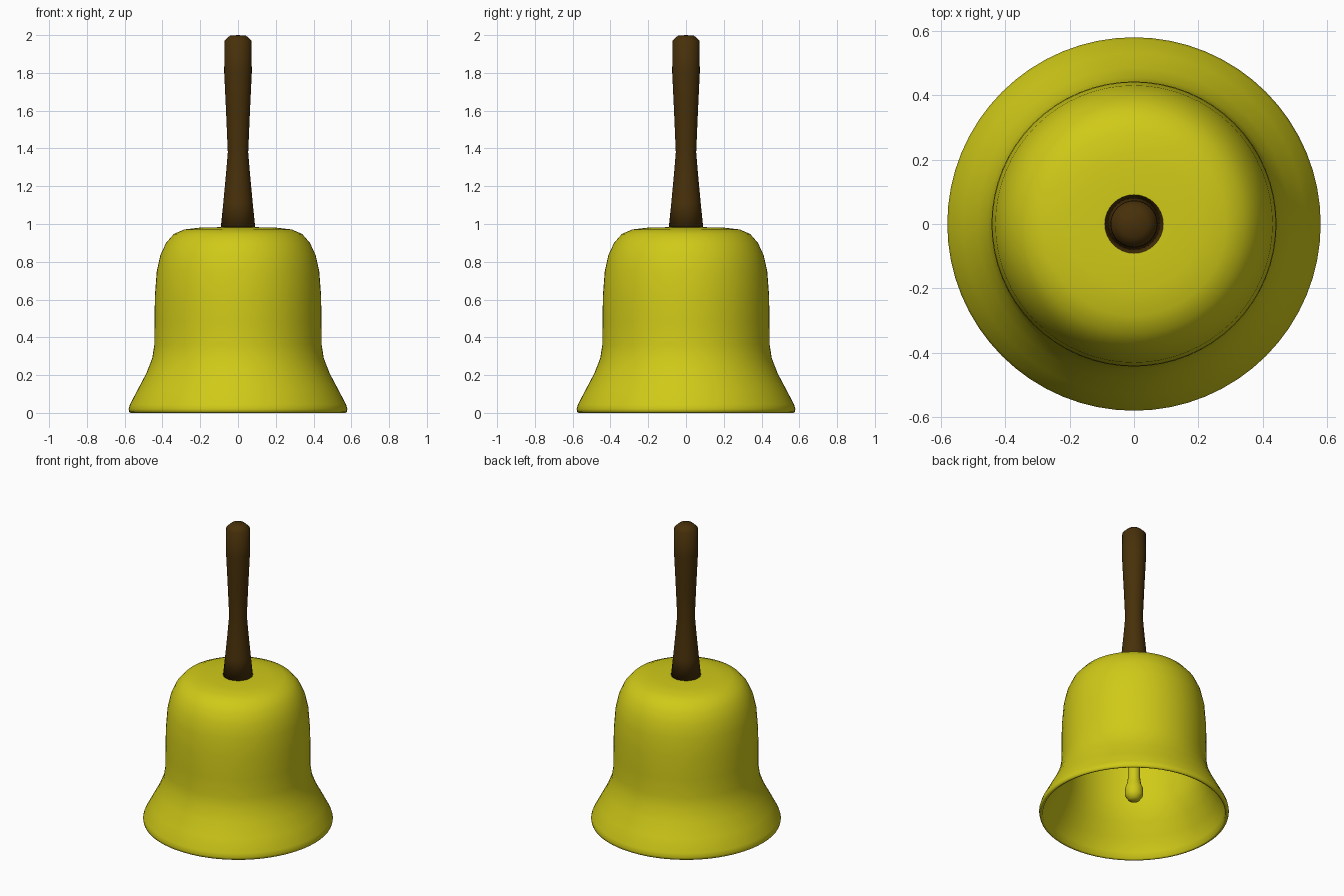
import bpy
import math

if "Cube" in bpy.data.objects:
    bpy.data.objects.remove(bpy.data.objects["Cube"])


def material(name, colour):
    mat = bpy.data.materials.new(name)
    mat.use_nodes = True
    mat.diffuse_color = (*colour, 1)
    bsdf = next(n for n in mat.node_tree.nodes if n.type == "BSDF_PRINCIPLED")
    bsdf.inputs["Base Color"].default_value = (*colour, 1)
    return mat


def lathe(name, profile, sides, mat, angle):
    """Revolve (radius, height) points, listed top to bottom, around z."""
    verts, rings, faces = [], [], []
    for r, z in profile:
        count = sides if r > 0 else 1
        rings.append([len(verts) + i for i in range(count)])
        for i in range(count):
            a = math.tau * i / sides
            verts.append((r * math.cos(a), r * math.sin(a), z))
    for upper, lower in zip(rings, rings[1:]):
        for i in range(sides):
            j = (i + 1) % sides
            quad = [upper[i % len(upper)], lower[i % len(lower)],
                    lower[j % len(lower)], upper[j % len(upper)]]
            faces.append(list(dict.fromkeys(quad)))
    mesh = bpy.data.meshes.new(name)
    mesh.from_pydata(verts, [], faces)
    mesh.materials.append(mat)
    obj = bpy.data.objects.new(name, mesh)
    bpy.context.collection.objects.link(obj)
    bpy.ops.object.select_all(action="DESELECT")
    obj.select_set(True)
    bpy.context.view_layer.objects.active = obj
    bpy.ops.object.shade_smooth_by_angle(angle=math.radians(angle))
    return obj


brass = material("yellow brass", (0.63, 0.59, 0.009))
wood = material("dark wood", (0.065, 0.03, 0.003))

# Bell shell: outside from crown to lip, then back up the thin inside
outer = [(0, 0.982), (0.1, 0.983), (0.2, 0.981), (0.285, 0.971),
         (0.34, 0.947), (0.381, 0.9), (0.411, 0.835), (0.43, 0.75),
         (0.44, 0.62), (0.442, 0.48), (0.443, 0.36), (0.454, 0.29),
         (0.485, 0.21), (0.53, 0.125), (0.572, 0.045), (0.579, 0.02),
         (0.576, 0.005)]
inner = [(0.567, 0), (0.556, 0.006), (0.549, 0.045), (0.509, 0.125),
         (0.464, 0.21), (0.432, 0.29), (0.421, 0.36), (0.42, 0.48),
         (0.418, 0.62), (0.408, 0.75), (0.39, 0.83), (0.363, 0.887),
         (0.325, 0.93), (0.275, 0.95), (0.2, 0.959), (0, 0.961)]
lathe("bell_body", outer + inner, 64, brass, 75)

# Clapper hanging inside
lathe("clapper", [(0, 0.965), (0.038, 0.965), (0.038, 0.25), (0.043, 0.21),
                  (0.055, 0.18), (0.055, 0.13), (0.035, 0.1), (0, 0.09)],
      16, brass, 75)

# Wooden handle
lathe("handle", [(0, 2.0), (0.043, 1.997), (0.072, 1.97), (0.073, 1.8),
                 (0.063, 1.59), (0.054, 1.38), (0.064, 1.26), (0.078, 1.11),
                 (0.092, 0.972), (0, 0.972)], 32, wood, 120)
